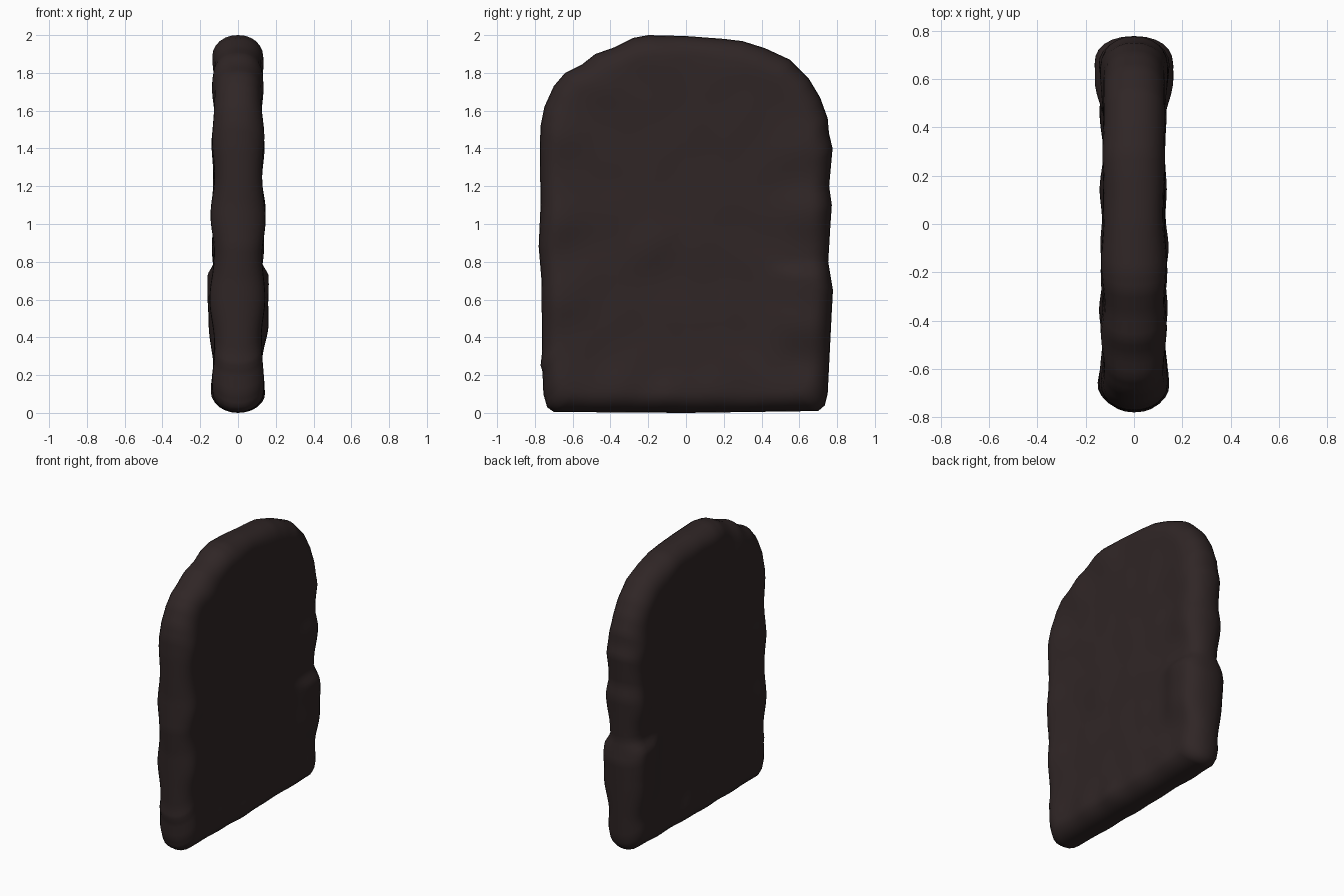
import bpy, bmesh, math
from mathutils import Vector, noise

if "Cube" in bpy.data.objects:
    bpy.data.objects.remove(bpy.data.objects["Cube"])

# Silhouette of the slab in the y-z plane, clockwise from lower left
OUTLINE = [(-.70, .005), (-.735, .03), (-.755, .1), (-.76, .22), (-.77, .25), (-.762, .32),
           (-.765, .7), (-.78, .88), (-.77, 1.1), (-.774, 1.4), (-.77, 1.52), (-.75, 1.62),
           (-.70, 1.73), (-.64, 1.80), (-.55, 1.845), (-.48, 1.90), (-.38, 1.935),
           (-.28, 1.985), (-.2, 2.0), (0, 1.995), (.2, 1.98), (.3, 1.968), (.42, 1.93),
           (.55, 1.87), (.65, 1.77), (.71, 1.67), (.75, 1.56), (.757, 1.48), (.776, 1.4),
           (.765, 1.28), (.758, 1.2), (.772, 1.1), (.765, 1.0), (.753, .8), (.778, .65),
           (.77, .5), (.76, .3), (.75, .1), (.735, .04), (.70, .01), (0, 0)]

# Rounded swellings near the rim: y, z, radius, height
LUMPS = [(.65, 1.42, .13, .02), (.66, 1.05, .13, .02), (-.68, 1.45, .12, .016),
         (-.68, 1.03, .14, .022), (-.68, .6, .14, .024), (-.66, .17, .12, .016),
         (-.35, .12, .12, .018), (-.1, .1, .1, .02), (.15, .12, .1, .015),
         (.45, .12, .12, .016), (.66, .14, .1, .016), (-.45, 1.72, .1, .012),
         (-.15, 1.85, .12, .01), (.3, 1.82, .12, .01), (-.2, .9, .15, .014)]
EDGE = 0.11


def step(a, b, v):
    t = min(1, max(0, (v - a) / (b - a)))
    return t * t * (3 - 2 * t)


def half_thickness(y, z, side):
    h = 0.123
    for ly, lz, r, a in LUMPS:
        h += a * math.exp(-((y - ly) ** 2 + (z - lz) ** 2) / (r * r))
    # broken-stone swelling on the low rear edge
    h += .038 * step(.42, .6, y) * step(.22, .5, z) * (1 - step(.72, .81, z))
    h += .008 * noise.noise(Vector((side * 3.1, y * 5, z * 5)))
    return h


def dense(points, size):
    out = []
    for i, p in enumerate(points):
        a, b = Vector(p), Vector(points[(i + 1) % len(points)])
        n = max(1, math.ceil((b - a).length / size))
        out += [a.lerp(b, k / n) for k in range(n)]
    return out


# Stone slab: rounded rim rings, then face rings closing on the centre
loop = dense(OUTLINE, .035)
insets = [EDGE * (1 - math.cos(math.radians(a))) for a in range(0, 91, 15)]
insets += [EDGE + (.70 - EDGE) * k / 14 for k in range(1, 15)]
bm = bmesh.new()


def ring(s, side):
    f = max(0, 1 - s / EDGE)
    round_off = (1 - f ** 2.2) ** (1 / 2.2)
    verts = []
    for p in loop:
        y, z = p.x * (1 - s / .77), 1 + (p.y - 1) * (1 - s / 1.0 * (1 + .3 * max(0, s - EDGE) / .59))
        verts.append(bm.verts.new((side * round_off * half_thickness(y, z, side), y, z)))
    return verts


rim = ring(0, 1)
for side in (1, -1):
    prev = rim
    for s in insets[1:]:
        cur = ring(s, side)
        for i in range(len(loop)):
            j = (i + 1) % len(loop)
            bm.faces.new((prev[i], prev[j], cur[j], cur[i]))
        prev = cur
    centre = bm.verts.new((side * half_thickness(0, 1, side), 0, 1))
    for i in range(len(loop)):
        bm.faces.new((prev[i], prev[(i + 1) % len(loop)], centre))
bmesh.ops.recalc_face_normals(bm, faces=bm.faces)
for f in bm.faces:
    f.smooth = True

mesh = bpy.data.meshes.new("stone_slab")
bm.to_mesh(mesh)
bm.free()
slab = bpy.data.objects.new("stone_slab", mesh)
bpy.context.collection.objects.link(slab)

# One flat colour
stone = bpy.data.materials.new("dark brown stone")
stone.diffuse_color = (.029, .019, .019, 1)
stone.use_nodes = True
stone.node_tree.nodes["Principled BSDF"].inputs["Base Color"].default_value = stone.diffuse_color
mesh.materials.append(stone)
